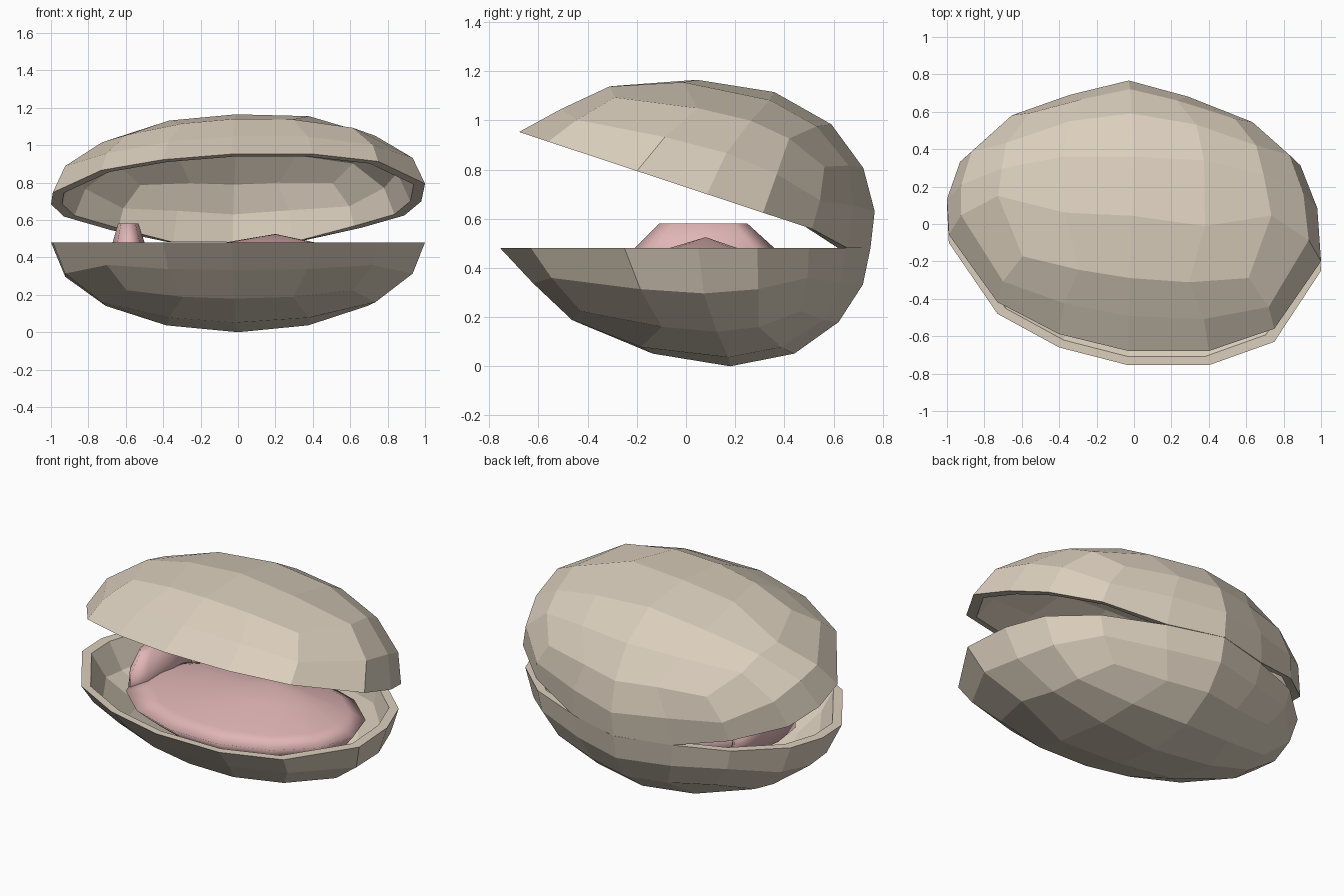
import bpy, bmesh, math
from mathutils import Vector, Matrix

if "Cube" in bpy.data.objects:
    bpy.data.objects.remove(bpy.data.objects["Cube"])


def material(name, rgb):
    m = bpy.data.materials.new(name)
    m.diffuse_color = (*rgb, 1)
    m.use_nodes = True
    m.node_tree.nodes["Principled BSDF"].inputs["Base Color"].default_value = m.diffuse_color
    return m


SHELL = material("beige shell", (0.71, 0.625, 0.51))
FLESH = material("pink flesh", (0.75, 0.465, 0.465))
RIM_Z = 0.48

# Rim outline, counter-clockwise, one point every 22.5 degrees from +x
RIM = [(0.98, 0.05), (0.89, 0.29), (0.66, 0.5), (0.31, 0.65), (-0.03, 0.75),
       (-0.37, 0.66), (-0.68, 0.54), (-0.93, 0.31), (-1.0, 0.1),
       (-0.99, -0.1), (-0.73, -0.48), (-0.4, -0.66), (-0.03, -0.755),
       (0.4, -0.755), (0.75, -0.63), (1.0, -0.25)]


def rim_at(angle):
    t = (angle / (math.pi / 8)) % 16
    i = int(t)
    a, b = Vector(RIM[i % 16]), Vector(RIM[(i + 1) % 16])
    return a.lerp(b, t - i)


def finish(bm, name, mat, smooth=False):
    bmesh.ops.recalc_face_normals(bm, faces=bm.faces[:])
    me = bpy.data.meshes.new(name)
    bm.to_mesh(me)
    bm.free()
    me.materials.append(mat)
    for p in me.polygons:
        p.use_smooth = smooth
    ob = bpy.data.objects.new(name, me)
    bpy.context.collection.objects.link(ob)
    return ob


def half_quad_sphere():
    """Directions and quads of a bowl: a 4x4 floor and two rows of wall."""
    g = [math.tan(math.radians(a)) for a in (-45, -22.5, 0, 22.5, 45)]
    dirs, faces = [], []
    for y in g:
        for x in g:
            dirs.append(Vector((x, y, 1)).normalized())
    for j in range(4):
        for i in range(4):
            k = j * 5 + i
            faces.append((k, k + 1, k + 6, k + 5))
    # border of the floor, as a loop of 16
    loop = list(range(5)) + [9, 14, 19, 24] + [23, 22, 21, 20] + [15, 10, 5]
    ring = loop
    for d in (g[3], 0):
        new = []
        for k in loop:
            x, y = dirs[k].x, dirs[k].y
            m = max(abs(x), abs(y))
            new.append(len(dirs))
            dirs.append(Vector((x / m, y / m, d)).normalized())
        for i in range(16):
            n = (i + 1) % 16
            faces.append((ring[i], ring[n], new[n], new[i]))
        ring = new
    return dirs, faces, ring


def shell(name, upper):
    dirs, faces, ring = half_quad_sphere()
    bm = bmesh.new()
    walls = []
    for k, depth in ((1.0, 0.48), (0.94, 0.435)):       # outside, inside
        vs = []
        for d in dirs:
            r = math.hypot(d.x, d.y)
            p = rim_at(math.atan2(d.y, d.x)) * r * k if r > 1e-6 else Vector((0, 0))
            elev = math.asin(min(1, d.z))
            lean = 0.18 * d.z ** 2                       # apex sits towards hinge
            lean += 0.07 * max(0, -d.y) * max(0, math.sin(4 * elev))
            h = d.z * (1 - 0.23 * d.y ** 2)
            vs.append(bm.verts.new((p.x, p.y + lean, RIM_Z - depth * h)))
        for f in faces:
            bm.faces.new([vs[i] for i in f])
        walls.append(vs)
    a, b = walls
    for i in range(16):                                  # flat lip
        m, n = ring[i], ring[(i + 1) % 16]
        bm.faces.new((a[m], a[n], b[n], b[m]))
    if upper:                                            # flip, open on hinge
        hinge = Vector((0, 0.75, RIM_Z))
        for v in bm.verts:
            v.co.z = 2 * RIM_Z - v.co.z
            v.co = hinge + Matrix.Rotation(math.radians(-18.3), 3, 'X') @ (v.co - hinge)
            if v.co.z < 0.53:                            # hinge edge stays joined
                v.co.z = RIM_Z + 0.001
    return finish(bm, name, SHELL)


def stacked(name, sides, rings, tip=None):
    """Closed solid from elliptical rings (cx, cy, rx, ry, z), bottom to top."""
    bm = bmesh.new()
    prev = None
    for cx, cy, rx, ry, z in rings:
        cur = []
        for i in range(sides):
            t = 2 * math.pi * i / sides
            cur.append(bm.verts.new((cx + rx * math.cos(t), cy + ry * math.sin(t), z)))
        if prev:
            for i in range(sides):
                n = (i + 1) % sides
                bm.faces.new((prev[i], prev[n], cur[n], cur[i]))
        else:
            bm.faces.new(cur[::-1])
        prev = cur
    if tip:
        t = bm.verts.new(tip)
        for i in range(sides):
            bm.faces.new((prev[i], prev[(i + 1) % sides], t))
    else:
        bm.faces.new(prev)
    return finish(bm, name, FLESH, smooth=True)


shell("lower_shell", False)
shell("upper_shell", True)

# Soft body lying in the lower shell
stacked("soft_body", 14, [
    (0.08, 0.08, 0.42, 0.28, 0.15),
    (0.08, 0.02, 0.62, 0.44, 0.29),
    (0.08, -0.04, 0.73, 0.52, 0.41),
    (0.10, -0.02, 0.60, 0.42, 0.448),
    (0.17, 0.07, 0.25, 0.15, 0.478)], tip=(0.2, 0.08, 0.525))

# Raised fold at the left end
stacked("side_fold", 8, [
    (-0.58, 0.075, 0.10, 0.30, 0.36),
    (-0.585, 0.075, 0.085, 0.285, 0.48),
    (-0.587, 0.07, 0.055, 0.18, 0.58)])
